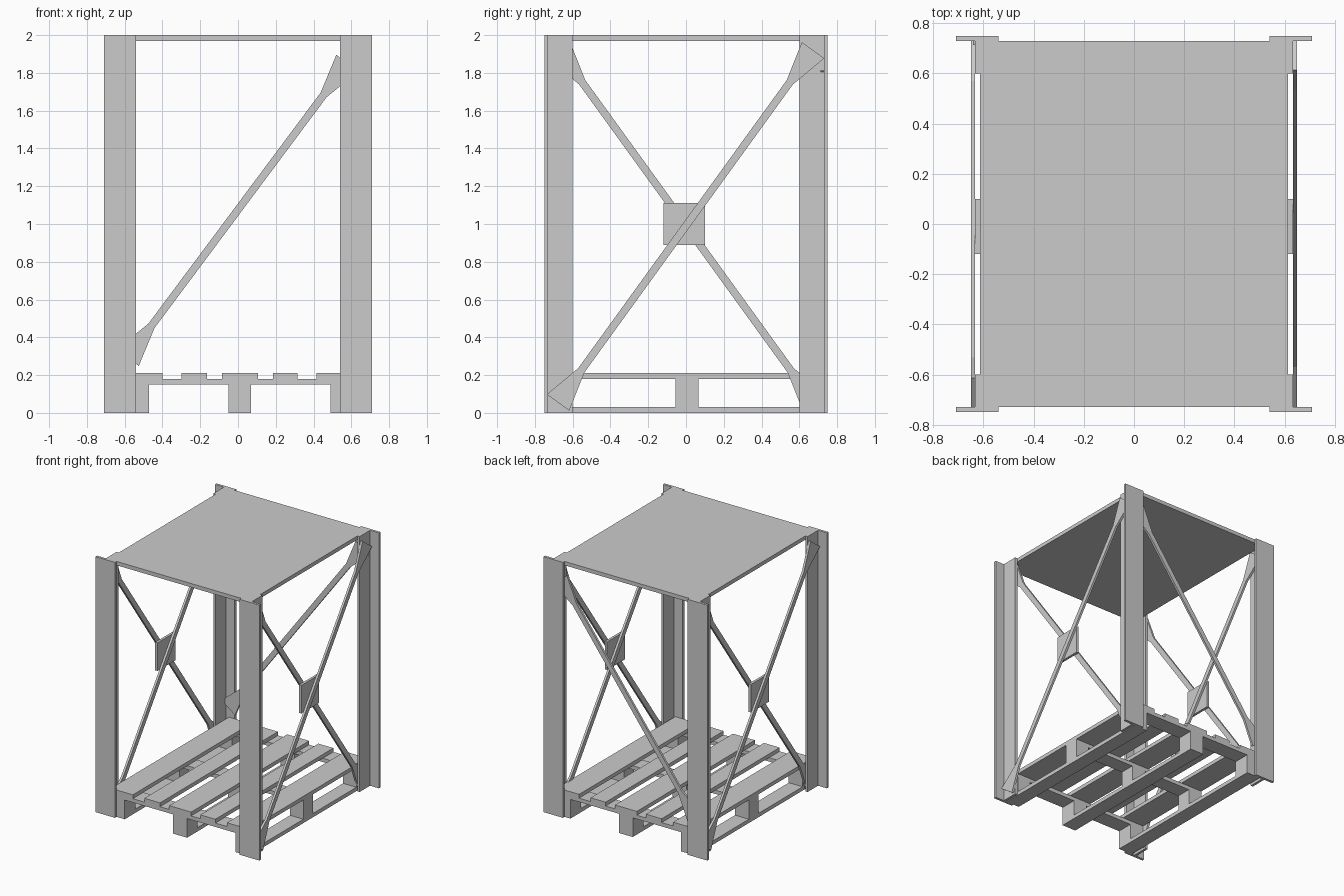
import bpy
import bmesh
from mathutils import Vector

if "Cube" in bpy.data.objects:
    bpy.data.objects.remove(bpy.data.objects["Cube"])


def new_object(name, bm):
    bmesh.ops.recalc_face_normals(bm, faces=bm.faces)
    me = bpy.data.meshes.new(name)
    bm.to_mesh(me)
    bm.free()
    ob = bpy.data.objects.new(name, me)
    bpy.context.collection.objects.link(ob)
    return ob


def prism(name, pts, extrude):
    """Extrude a flat polygon along a vector."""
    bm = bmesh.new()
    face = bm.faces.new([bm.verts.new(p) for p in pts])
    out = bmesh.ops.extrude_face_region(bm, geom=[face])
    verts = [g for g in out["geom"] if isinstance(g, bmesh.types.BMVert)]
    bmesh.ops.translate(bm, verts=verts, vec=extrude)
    return new_object(name, bm)


def box(name, x0, x1, y0, y1, z0, z1):
    pts = [(x0, y0, z0), (x1, y0, z0), (x1, y1, z0), (x0, y1, z0)]
    return prism(name, pts, (0, 0, z1 - z0))


def brace_outline(a, b, half=0.02, end=0.073, taper=0.21):
    """Flat bar with a flared gusset at each end, in (horizontal, z)."""
    a, b = Vector(a), Vector(b)
    d = (b - a).normalized()
    n = Vector((-d.y, d.x))
    c, e = a + d * taper, b - d * taper
    return [a + n * end, c + n * half, e + n * half, b + n * end,
            b - n * end, e - n * half, c - n * half, a - n * end]


# T-section corner posts
for sx, side in ((-1, "left"), (1, "right")):
    for sy, row in ((-1, "front"), (1, "back")):
        profile = [(0.54, 0.75), (0.71, 0.75), (0.71, 0.73), (0.633, 0.73),
                   (0.633, 0.60), (0.613, 0.60), (0.613, 0.73), (0.54, 0.73)]
        prism(f"{row}_{side}_post", [(sx * x, sy * y, 0) for x, y in profile], (0, 0, 2))

# Roof panel
box("roof_panel", -0.613, 0.613, -0.73, 0.73, 1.97, 2.0)

# Side cross braces: one outside the post web, one inside; left side is the right turned 180 degrees
outline = brace_outline((-0.6775, 0.055), (0.6725, 1.92))
for s, side in ((1, "right"), (-1, "left")):
    prism(f"{side}_outer_brace", [(s * 0.633, s * p.x, p.y) for p in outline], (s * 0.017, 0, 0))
    prism(f"{side}_inner_brace", [(s * 0.613, -s * p.x, p.y) for p in outline], (-s * 0.017, 0, 0))
    x0, x1 = sorted((s * 0.613, s * 0.633))
    box(f"{side}_centre_plate", x0, x1, -0.12, 0.10, 0.89, 1.11)

# Single back brace, inside the back flanges
outline = brace_outline((-0.584, 0.292), (0.579, 1.852))
prism("back_brace", [(p.x, 0.713, p.y) for p in outline], (0, 0.017, 0))

# Pallet: deck boards, cross boards, blocks and skids
for i, (x0, x1) in enumerate([(-0.59, -0.40), (-0.30, -0.165), (-0.085, 0.105),
                              (0.185, 0.315), (0.415, 0.605)]):
    box(f"pallet_deck_board_{i}", x0, x1, -0.73, 0.73, 0.18, 0.21)
rows = [(-0.73, -0.60), (-0.055, 0.065), (0.60, 0.73)]
for j, (y0, y1) in enumerate(rows):
    box(f"pallet_cross_board_{j}", -0.59, 0.605, y0, y1, 0.15, 0.18)
for i, (x0, x1) in enumerate([(-0.59, -0.47), (-0.05, 0.07), (0.49, 0.605)]):
    box(f"pallet_skid_{i}", x0, x1, -0.73, 0.73, 0, 0.03)
    for j, (y0, y1) in enumerate(rows):
        box(f"pallet_block_{i}_{j}", x0, x1, y0, y1, 0.03, 0.15)
